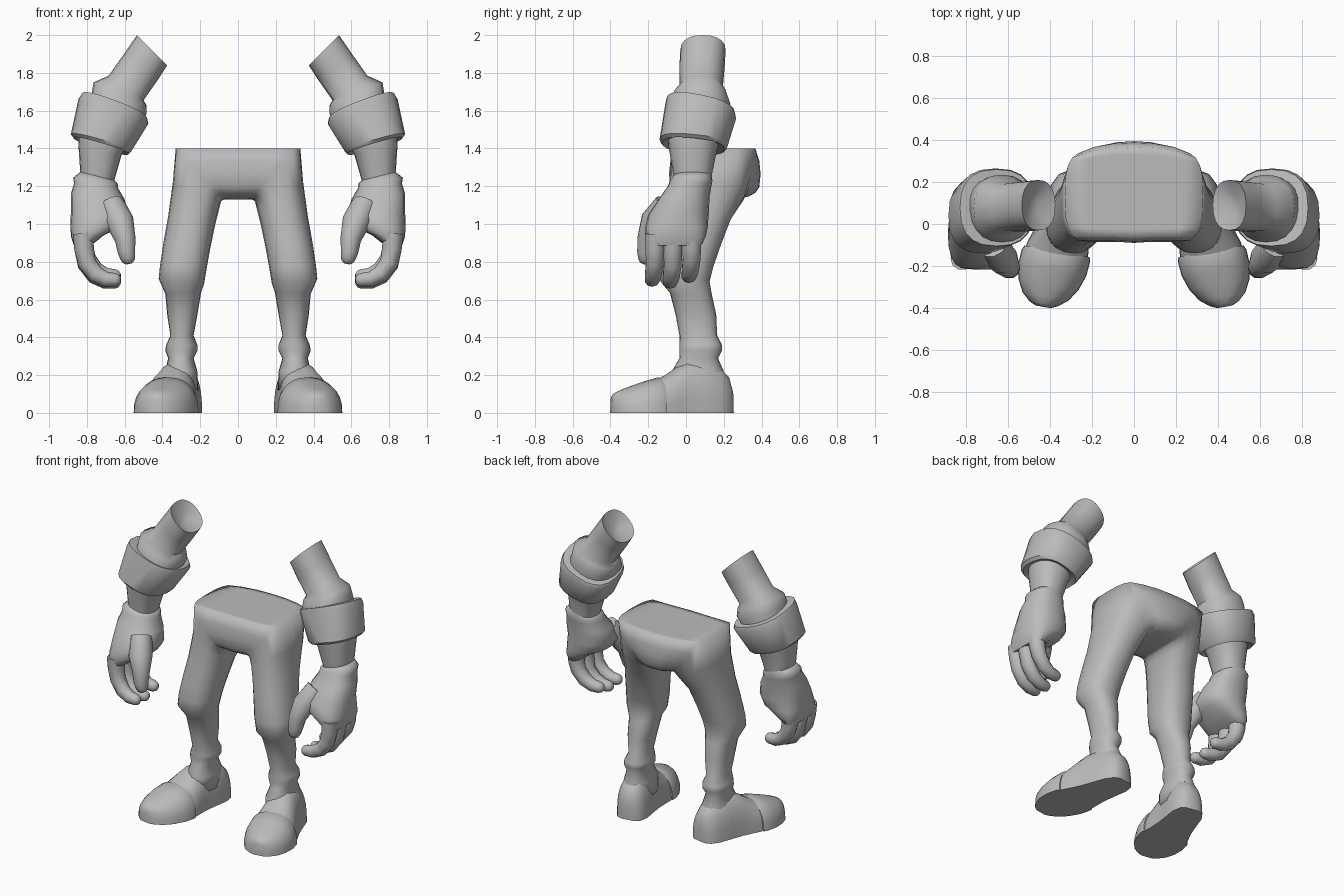
import bpy, bmesh, math
from mathutils import Vector

grey = bpy.data.materials.new("plain grey")
grey.diffuse_color = (0.5, 0.5, 0.5, 1)
SEG = 20


def spow(v, p):
    return math.copysign(abs(v) ** p, v)


def ring(xi, zi, xo, zo, y0, y1, n=2.3, tilt=0):
    """Rounded section between an inner and an outer (x, z) point, spanning y0..y1."""
    pts = []
    for i in range(SEG):
        a = 2 * math.pi * i / SEG
        u = 0.5 + 0.5 * spow(math.cos(a), 2 / n)
        dy = (y1 - y0) / 2 * spow(math.sin(a), 2 / n)
        pts.append(Vector((xi + (xo - xi) * u, (y0 + y1) / 2 + dy,
                           zi + (zo - zi) * u - tilt * dy)))
    return pts


def loft(name, rings, cap_start=True, cap_end=True, sharp=60):
    """Skin the sections, then mirror to the other side of the body."""
    bm = bmesh.new()
    rows = [[bm.verts.new(p) for p in r] for r in rings]
    for a, b in zip(rows, rows[1:]):
        for i in range(len(a)):
            j = (i + 1) % len(a)
            bm.faces.new((a[i], a[j], b[j], b[i]))
    if cap_start:
        bm.faces.new(rows[0])
    if cap_end:
        bm.faces.new(rows[-1])
    bmesh.ops.recalc_face_normals(bm, faces=bm.faces)
    me = bpy.data.meshes.new(name)
    bm.to_mesh(me)
    bm.free()
    me.materials.append(grey)
    ob = bpy.data.objects.new(name, me)
    bpy.context.collection.objects.link(ob)
    for o in bpy.context.selected_objects:
        o.select_set(False)
    ob.select_set(True)
    bpy.context.view_layer.objects.active = ob
    bpy.ops.object.shade_smooth_by_angle(angle=math.radians(sharp))
    m = ob.modifiers.new("mirror", "MIRROR")
    m.use_clip = True
    return ob


def tube(name, path):
    """Round finger along (x, y, z, radius) points with a blunt rounded tip."""
    p = [Vector(q[:3]) for q in path]
    rings = []
    for k, q in enumerate(path):
        d = (p[min(k + 1, len(p) - 1)] - p[max(k - 1, 0)]).normalized()
        side = d.cross(Vector((0, 1, 0))).normalized()
        up = side.cross(d)
        loop = [(side * math.cos(t) + up * math.sin(t)) * q[3]
                for t in (2 * math.pi * i / 10 for i in range(10))]
        rings.append([p[k] + v for v in loop])
        if k == len(path) - 1:
            rings.append([p[k] + d * q[3] * 0.5 + v * 0.8 for v in loop])
            rings.append([p[k] + d * q[3] * 0.8 + v * 0.35 for v in loop])
    loft(name, rings, sharp=80)


# trousers: from the middle of the hips, over the crotch and down to the knee and shin
legs = [
    ring(0, 1.13, 0, 1.40, -0.09, 0.395, 3.5),
    ring(0.04, 1.13, 0.12, 1.40, -0.085, 0.39, 3.5),
    ring(0.075, 1.13, 0.23, 1.40, -0.085, 0.375, 3.2),
    ring(0.09, 1.12, 0.33, 1.40, -0.085, 0.345, 3),
    ring(0.10, 1.08, 0.345, 1.22, -0.09, 0.31, 2.5),
    ring(0.12, 1.00, 0.37, 1.04, -0.105, 0.235),
    ring(0.145, 0.88, 0.395, 0.90, -0.125, 0.185),
    ring(0.165, 0.77, 0.413, 0.78, -0.14, 0.145),
    ring(0.18, 0.68, 0.42, 0.71, -0.135, 0.125),
    ring(0.195, 0.64, 0.385, 0.63, -0.085, 0.135),
    ring(0.215, 0.52, 0.375, 0.52, -0.055, 0.16),
    ring(0.235, 0.41, 0.358, 0.41, -0.035, 0.165),
    ring(0.215, 0.36, 0.38, 0.36, -0.035, 0.19),
    ring(0.215, 0.33, 0.385, 0.33, -0.035, 0.19),
    ring(0.235, 0.29, 0.37, 0.29, -0.035, 0.17),
    ring(0.215, 0.22, 0.385, 0.22, -0.075, 0.2),
    ring(0.21, 0.12, 0.40, 0.12, -0.07, 0.2),
]
# flat waistline
for r in legs[:4]:
    for v in r:
        if v.z > 1.34:
            v.z = 1.40
loft("trouser_legs", legs, cap_start=False, sharp=180)


def arch(y, half_w, h, n=2.4):
    """Shoe section standing on the floor, square to the turned-out foot."""
    cx, turn = 0.335 - 0.25 * y, math.radians(10)
    pts = []
    for i in range(15):
        a = math.pi * i / 14
        w = half_w * spow(math.cos(a), 2 / n)
        pts.append(Vector((cx + w * math.cos(turn), y + w * math.sin(turn),
                           h * abs(math.sin(a)) ** (2 / n))))
    return pts


# shoes: heel and instep, then a slightly raised toe cap
loft("shoe_body", [arch(0.245, 0.045, 0.12), arch(0.225, 0.08, 0.19), arch(0.17, 0.104, 0.25),
                   arch(0.08, 0.113, 0.27), arch(0.0, 0.122, 0.265), arch(-0.06, 0.135, 0.235),
                   arch(-0.11, 0.148, 0.20), arch(-0.2, 0.155, 0.16)])
loft("toe_cap", [arch(-0.13, 0.158, 0.182), arch(-0.15, 0.166, 0.188), arch(-0.22, 0.165, 0.168),
                 arch(-0.29, 0.145, 0.143), arch(-0.345, 0.112, 0.122), arch(-0.38, 0.07, 0.105),
                 arch(-0.395, 0.035, 0.085)])

# arm: dished stump, upper arm, elbow roll, forearm
loft("arm", [
    ring(0.46, 1.87, 0.50, 1.91, 0.05, 0.13),
    ring(0.375, 1.84, 0.535, 2.00, -0.03, 0.21),
    ring(0.42, 1.77, 0.60, 1.905, -0.035, 0.205),
    ring(0.50, 1.655, 0.685, 1.785, -0.035, 0.195),
    ring(0.485, 1.63, 0.765, 1.75, -0.065, 0.215),
    ring(0.485, 1.58, 0.775, 1.69, -0.09, 0.235),
    ring(0.55, 1.46, 0.85, 1.53, -0.10, 0.20),
    ring(0.615, 1.37, 0.845, 1.42, -0.09, 0.165),
    ring(0.655, 1.23, 0.835, 1.27, -0.065, 0.135),
    ring(0.67, 1.18, 0.83, 1.20, -0.06, 0.13),
])
# rolled sleeve band around the elbow
loft("sleeve_cuff", [
    ring(0.53, 1.57, 0.78, 1.67, -0.06, 0.21, 2.5, 0.2),
    ring(0.48, 1.555, 0.83, 1.685, -0.105, 0.26, 2.5, 0.2),
    ring(0.475, 1.53, 0.845, 1.66, -0.11, 0.265, 2.5, 0.2),
    ring(0.565, 1.385, 0.885, 1.475, -0.14, 0.22, 2.5, 0.1),
    ring(0.58, 1.37, 0.87, 1.455, -0.125, 0.205, 2.5, 0.1),
    ring(0.64, 1.42, 0.83, 1.46, -0.07, 0.15, 2.5, 0.1),
], sharp=45)

# gloved hand with a flared wrist
loft("hand", [
    ring(0.66, 1.235, 0.835, 1.275, -0.065, 0.135),
    ring(0.637, 1.215, 0.873, 1.245, -0.085, 0.14),
    ring(0.635, 1.19, 0.868, 1.215, -0.095, 0.135),
    ring(0.60, 1.13, 0.885, 1.16, -0.135, 0.125),
    ring(0.58, 1.04, 0.885, 1.06, -0.20, 0.12),
    ring(0.62, 0.985, 0.888, 0.98, -0.215, 0.115, 2.6),
    ring(0.71, 0.94, 0.883, 0.93, -0.215, 0.105, 2.8),
    ring(0.76, 0.90, 0.868, 0.885, -0.20, 0.085, 2.8),
])
tube("thumb", [(0.67, -0.10, 1.10, 0.07), (0.625, -0.17, 1.01, 0.075), (0.597, -0.205, 0.92, 0.055),
               (0.59, -0.215, 0.85, 0.046), (0.583, -0.215, 0.82, 0.04)])

# three curled fingers
for name, y, lift in (("index_finger", -0.165, 0.0), ("middle_finger", -0.07, -0.01),
                      ("little_finger", 0.03, 0.02)):
    tube(name, [(0.82, y, 0.95, 0.055), (0.815, y, 0.87, 0.052), (0.80, y, 0.795 + lift, 0.049),
                (0.755, y - 0.008, 0.735 + lift, 0.046), (0.70, y - 0.014, 0.707 + lift, 0.041),
                (0.65, y - 0.018, 0.704 + lift, 0.036)])
